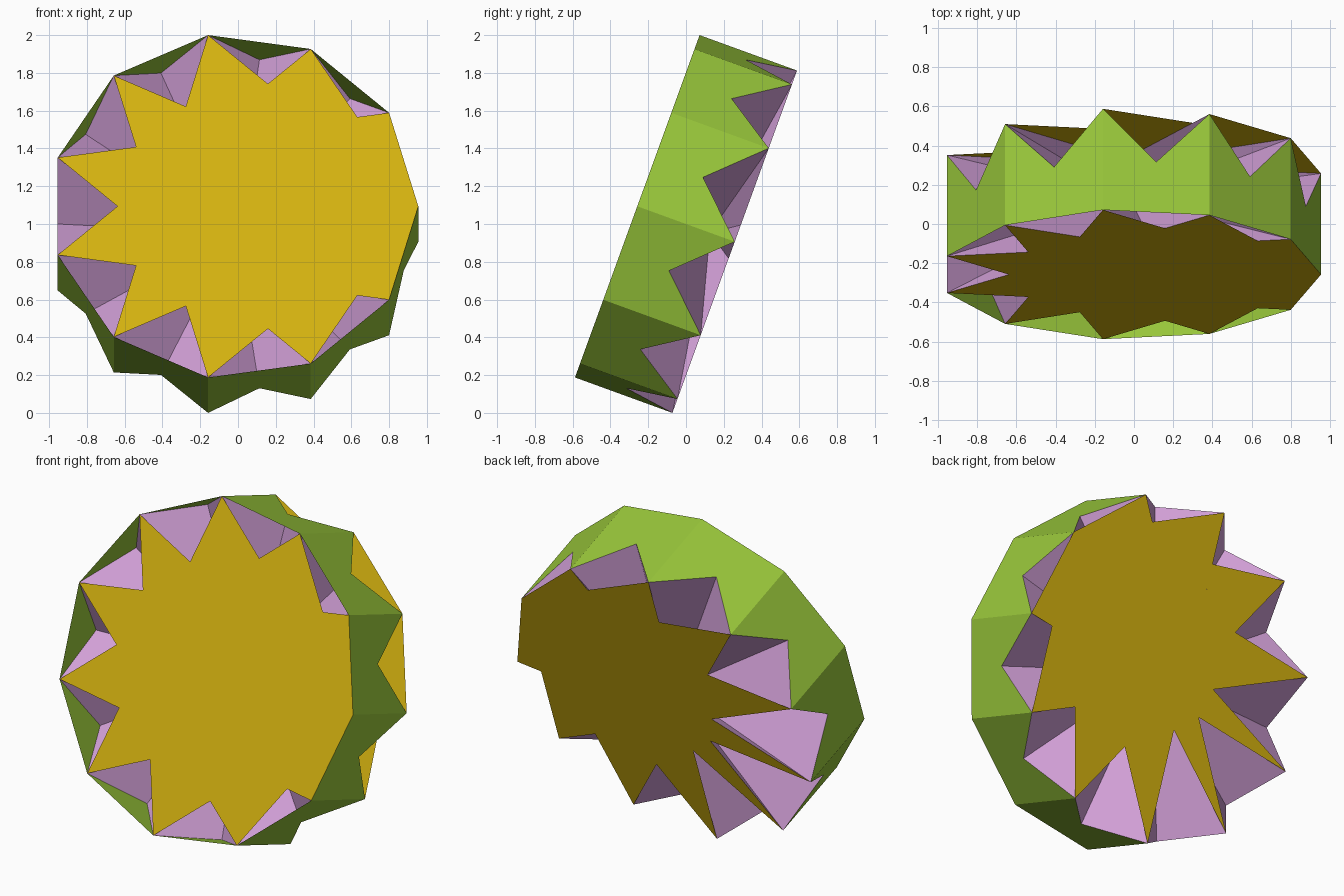
import bpy, bmesh, math
from mathutils import Vector
from mathutils.geometry import intersect_line_line

cube = bpy.data.objects.get("Cube")
if cube:
    bpy.data.objects.remove(cube, do_unlink=True)

N = 11
R = 0.9742                                # radius of the eleven-sided rings
DEPTH = 2 * R * math.sin(math.pi / N)     # square side panels
TILT = math.radians(20)
CENTRE = Vector((-R * (1 - math.cos(math.pi / N)) / 2, 0, 1))
UP = Vector((0, math.sin(TILT), math.cos(TILT)))
BACK = Vector((0, math.cos(TILT), -math.sin(TILT)))


def material(name, rgb):
    m = bpy.data.materials.new(name)
    m.use_nodes = True
    m.diffuse_color = (*rgb, 1)
    m.node_tree.nodes["Principled BSDF"].inputs["Base Color"].default_value = (*rgb, 1)
    return m


yellow = material("golden yellow", (0.67, 0.45, 0.005))
green = material("leaf green", (0.318, 0.571, 0.043))
purple = material("soft purple", (0.656, 0.356, 0.694))


def ring(side):
    """Corners of the front (-1) or back (+1) ring."""
    pts = []
    for k in range(N):
        a = (3 - k) * 2 * math.pi / N
        pts.append(CENTRE + Vector((R * math.cos(a), 0, 0)) + UP * R * math.sin(a)
                   + BACK * side * DEPTH / 2)
    return pts


front, back = ring(-1), ring(1)


def star_outline(pts, step, hub):
    """Outline of a star filled from one hub corner, so edges at the hub stay straight."""
    def links(i):
        return [(i + step) % N, (i - step) % N, hub]
    out = []
    for a in range(N):
        b = (a + 1) % N
        out.append(pts[a])
        if hub not in (a, b):
            p = min(links(a), key=lambda n: (n - a) % N)
            q = min(links(b), key=lambda n: (b - n) % N)
            out.append(intersect_line_line(pts[a], pts[p], pts[b], pts[q])[0])
    return out


def build(name, polygons, mat):
    """One object from polygons, each turned to face away from the centre."""
    bm = bmesh.new()
    for poly in polygons:
        f = bm.faces.new([bm.verts.new(p) for p in poly])
        f.normal_update()
        if f.normal.dot(f.calc_center_median() - CENTRE) < 0:
            f.normal_flip()
    bmesh.ops.remove_doubles(bm, verts=bm.verts[:], dist=1e-5)
    me = bpy.data.meshes.new(name)
    bm.to_mesh(me)
    bm.free()
    me.materials.append(mat)
    ob = bpy.data.objects.new(name, me)
    bpy.context.collection.objects.link(ob)


# Star-shaped end faces
build("front_star", [star_outline(front, 4, 3)], yellow)
build("back_star", [star_outline(back, 5, 2)], yellow)

# Outer panels, each with a V notch from the back edge to its middle
panels = []
for a in range(N):
    b = (a + 1) % N
    panels.append([front[a], front[b], back[b], (front[a] + back[b]) / 2, back[a]])
build("side_panels", panels, green)

# Crossing inner trapezoids that form the walls of the notches
build("inner_facets", [[front[a], front[(a + 4) % N], back[(a + 5) % N], back[a - 1]]
                       for a in range(N)], purple)
